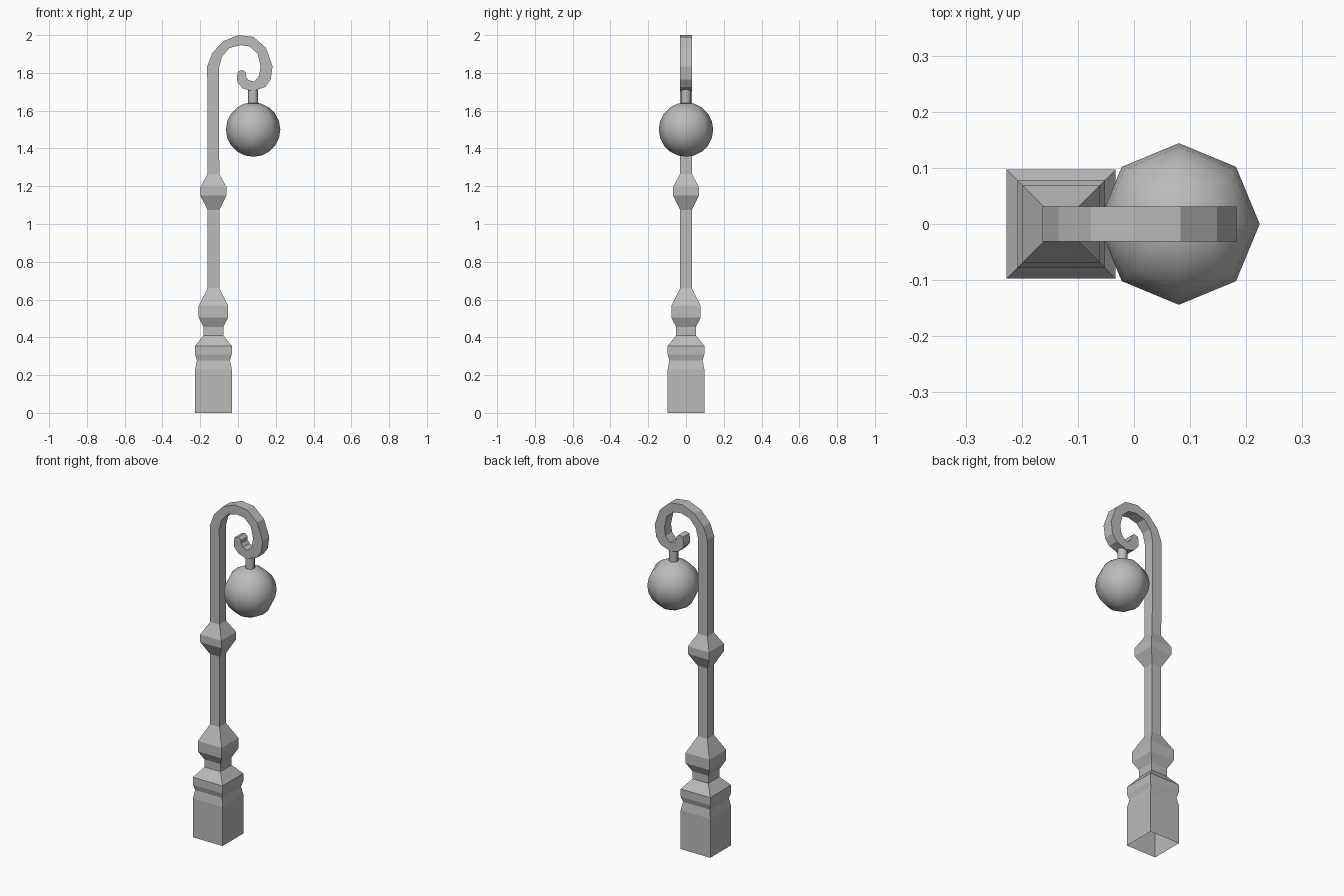
import bpy
import bmesh
from math import pi
from mathutils import Matrix, Vector

cube = bpy.data.objects.get("Cube")
if cube:
    bpy.data.objects.remove(cube, do_unlink=True)

POST_X = -0.13
ARM_HALF = 0.031
LAMP_X = 0.08


def make_material(name, colour):
    mat = bpy.data.materials.new(name)
    mat.use_nodes = True
    mat.diffuse_color = colour
    mat.node_tree.nodes["Principled BSDF"].inputs["Base Color"].default_value = colour
    return mat


grey = make_material("plain_grey", (0.5, 0.5, 0.5, 1))


def finish(name, bm, smooth=False):
    bmesh.ops.recalc_face_normals(bm, faces=bm.faces)
    mesh = bpy.data.meshes.new(name)
    bm.to_mesh(mesh)
    bm.free()
    mesh.materials.append(grey)
    mesh.polygons.foreach_set("use_smooth", [smooth] * len(mesh.polygons))
    obj = bpy.data.objects.new(name, mesh)
    bpy.context.scene.collection.objects.link(obj)
    return obj


# Square post outline: half width, height
profile = [
    (0.097, 0), (0.097, 0.23), (0.088, 0.278), (0.097, 0.31), (0.097, 0.355),
    (0.052, 0.41), (0.052, 0.455), (0.078, 0.505), (0.078, 0.567), (ARM_HALF, 0.66),
    (ARM_HALF, 1.075), (0.069, 1.15), (0.069, 1.195), (ARM_HALF, 1.265),
]

# Scroll hook: outer x, z and inner x, z at each bend
hook = [
    (-0.163, 1.835, -0.101, 1.825), (-0.135, 1.907, -0.086, 1.885),
    (-0.077, 1.968, -0.045, 1.932), (0.003, 2.0, 0.012, 1.947),
    (0.083, 1.99, 0.062, 1.94), (0.148, 1.933, 0.105, 1.9),
    (0.183, 1.835, 0.12, 1.833), (0.173, 1.765, 0.112, 1.785),
    (0.145, 1.726, 0.085, 1.753), (0.078, 1.702, 0.055, 1.762),
    (0.025, 1.718, 0.041, 1.782), (-0.003, 1.75, 0.042, 1.8),
    (-0.006, 1.778, 0.04, 1.803), (0.0, 1.808, 0.025, 1.816),
]

sections = [((POST_X - w, z), (POST_X + w, z), w) for w, z in profile]
sections += [((ox, oz), (ix, iz), ARM_HALF) for ox, oz, ix, iz in hook]

# Post and hook skinned as one tube, open underneath
bm = bmesh.new()
rings = []
for (ox, oz), (ix, iz), w in sections:
    corners = [(ox, -w, oz), (ix, -w, iz), (ix, w, iz), (ox, w, oz)]
    rings.append([bm.verts.new(Vector(c)) for c in corners])
for low, high in zip(rings, rings[1:]):
    for i in range(4):
        j = (i + 1) % 4
        bm.faces.new((low[i], low[j], high[j], high[i]))
bm.faces.new(rings[-1])
finish("post_and_hook", bm)

# Short stem holding the globe
bm = bmesh.new()
bmesh.ops.create_cone(bm, cap_ends=False, segments=8, radius1=0.027, radius2=0.027,
                      depth=0.1, matrix=Matrix.Translation((LAMP_X, 0, 1.67)))
finish("lamp_stem", bm, smooth=True)

# Eight sided smooth globe
bm = bmesh.new()
bmesh.ops.create_uvsphere(bm, u_segments=8, v_segments=10, radius=0.144,
                          matrix=Matrix.Translation((LAMP_X, 0, 1.5)))
finish("lamp_globe", bm, smooth=True)
